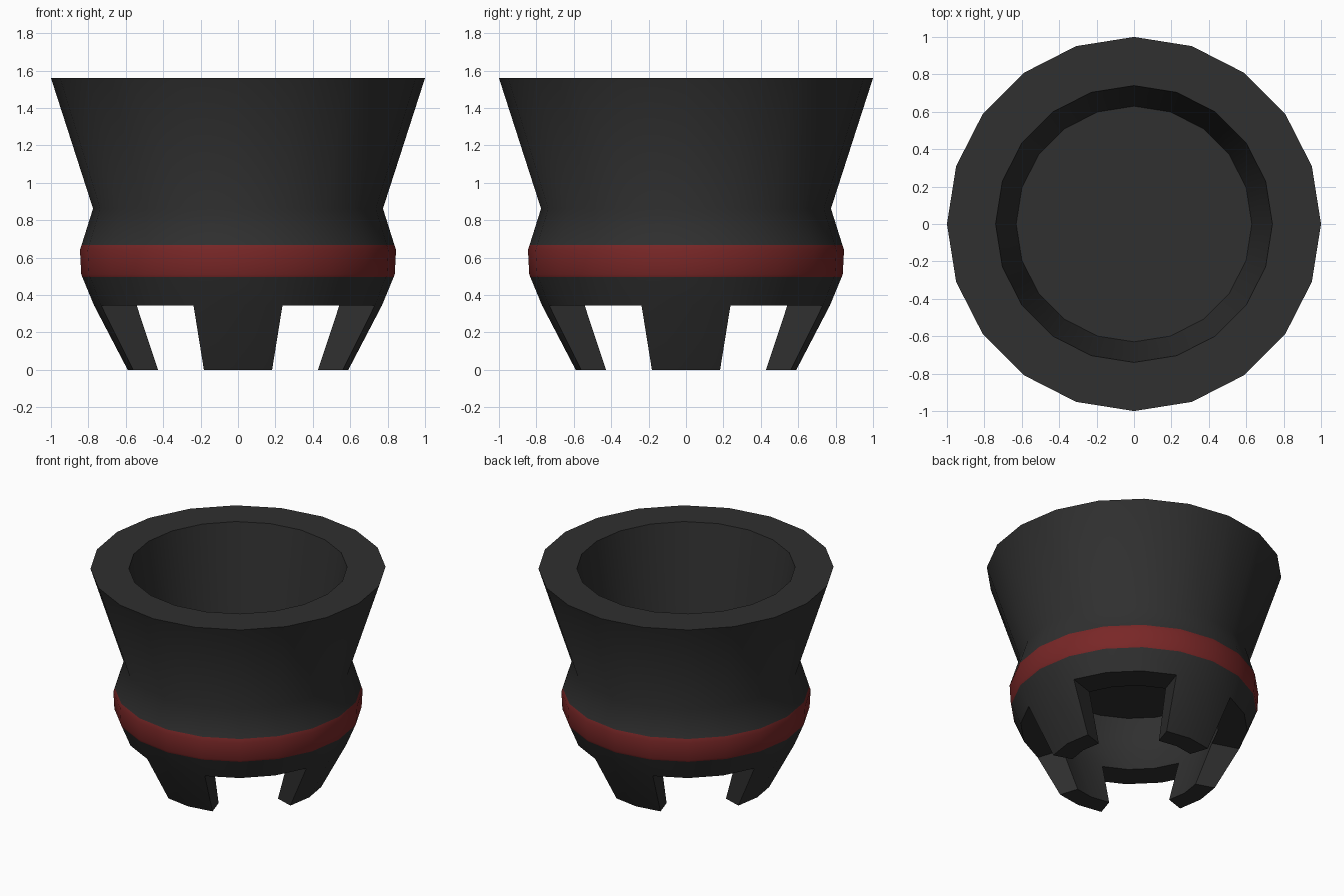
import bpy, bmesh, math

if "Cube" in bpy.data.objects:
    bpy.data.objects.remove(bpy.data.objects["Cube"])

SIDES = 20
LEG_TOP = 0.345


def material(name, rgb):
    m = bpy.data.materials.new(name)
    m.diffuse_color = (*rgb, 1.0)
    m.use_nodes = True
    m.node_tree.nodes["Principled BSDF"].inputs["Base Color"].default_value = m.diffuse_color
    return m


bm = bmesh.new()


def ring(r, z):
    return [bm.verts.new((r * math.cos(2 * math.pi * i / SIDES),
                          r * math.sin(2 * math.pi * i / SIDES), z))
            for i in range(SIDES)]


def strip(a, b, keep=lambda i: True):
    """Quads between two rings, for the segments that pass the test."""
    for i in range(SIDES):
        if keep(i):
            j = (i + 1) % SIDES
            bm.faces.new((a[i], a[j], b[j], b[i]))


def is_leg(i):
    # four legs, each two segments wide, centred on the axes
    return i % 5 in (4, 0)


# Shell profile: cup floor, inner wall, rim, outer wall, then cavity below
profile = [(0.63, 0.86), (0.74, 1.56), (1.0, 1.56), (0.775, 0.862),
           (0.836, 0.668), (0.845, 0.64), (0.838, 0.51), (0.832, 0.495),
           (0.77, LEG_TOP)]
cavity = [(0.57, LEG_TOP), (0.63, 0.51), (0.64, 0.64), (0.615, 0.77)]
outer = [ring(r, z) for r, z in profile]
inner = [ring(r, z) for r, z in cavity]
for chain in (outer, inner):
    for a, b in zip(chain, chain[1:]):
        strip(a, b)
bm.faces.new(outer[0])       # cup floor
bm.faces.new(inner[-1])      # cavity ceiling

# Underside of the wall between the legs
top_out, top_in = outer[-1], inner[0]
strip(top_out, top_in, lambda i: not is_leg(i))

# Legs: outer, bottom, inner and side faces
low_out, low_in = ring(0.59, 0.0), ring(0.45, 0.0)
strip(top_out, low_out, is_leg)
strip(low_out, low_in, is_leg)
strip(low_in, top_in, is_leg)
for i in range(SIDES):
    if is_leg(i) != is_leg(i - 1):
        bm.faces.new((top_out[i], low_out[i], low_in[i], top_in[i]))

bmesh.ops.delete(bm, geom=[v for v in bm.verts if not v.link_faces], context='VERTS')
bmesh.ops.recalc_face_normals(bm, faces=bm.faces[:])

# Red band on the outer bulge, chosen by height and radius
for f in bm.faces:
    c = f.calc_center_median()
    if 0.495 < c.z < 0.668 and c.xy.length > 0.75:
        f.material_index = 1

mesh = bpy.data.meshes.new("footed_cup")
bm.to_mesh(mesh)
bm.free()
mesh.materials.append(material("dark grey", (0.029, 0.029, 0.029)))
mesh.materials.append(material("deep red", (0.19, 0.02, 0.02)))
cup = bpy.data.objects.new("footed_cup", mesh)
bpy.context.collection.objects.link(cup)
bpy.context.view_layer.objects.active = cup
cup.select_set(True)
bpy.ops.object.shade_smooth_by_angle(angle=math.radians(42))
